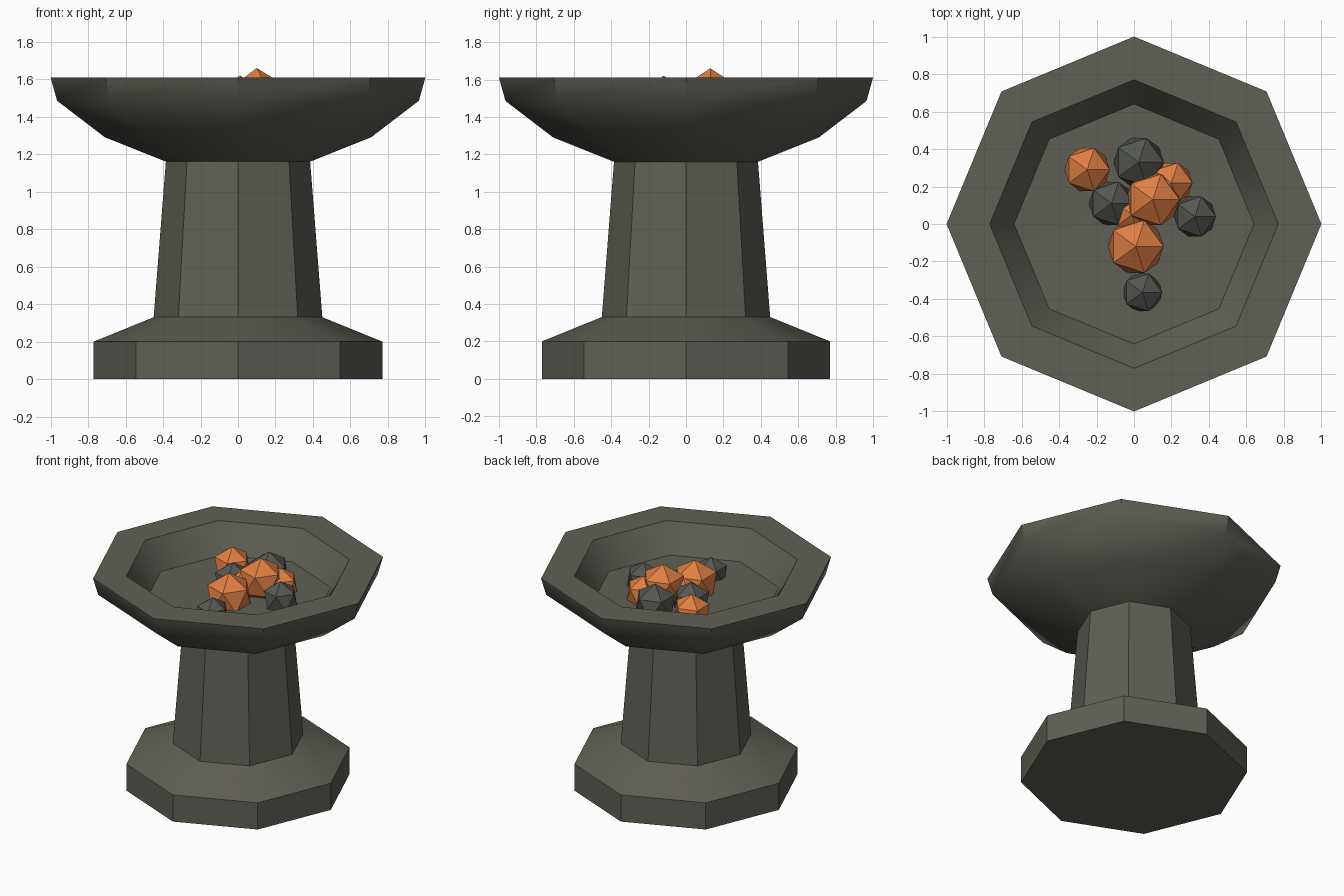
import bpy, bmesh, math

cube = bpy.data.objects.get("Cube")
if cube:
    bpy.data.objects.remove(cube, do_unlink=True)


def material(name, rgb):
    mat = bpy.data.materials.new(name)
    mat.use_nodes = True
    mat.diffuse_color = (*rgb, 1)
    bsdf = next(n for n in mat.node_tree.nodes if n.type == 'BSDF_PRINCIPLED')
    bsdf.inputs["Base Color"].default_value = (*rgb, 1)
    return mat


stone = material("grey stone", (0.117, 0.114, 0.092))
ember = material("orange ember", (0.74, 0.21, 0.055))
coal = material("dark coal", (0.09, 0.094, 0.084))


def add_object(name, bm, mat):
    mesh = bpy.data.meshes.new(name)
    bm.to_mesh(mesh)
    bm.free()
    mesh.materials.append(mat)
    obj = bpy.data.objects.new(name, mesh)
    bpy.context.collection.objects.link(obj)
    return obj


def lathe(name, profile, mat, sides=8):
    """Revolve (radius, height) points; a zero radius closes an end."""
    bm = bmesh.new()
    verts = [bm.verts.new((r, 0, z)) for r, z in profile]
    edges = [bm.edges.new(pair) for pair in zip(verts, verts[1:])]
    bmesh.ops.spin(bm, geom=verts + edges, cent=(0, 0, 0), axis=(0, 0, 1),
                   angle=math.tau, steps=sides)
    bmesh.ops.remove_doubles(bm, verts=bm.verts, dist=0.0005)
    bmesh.ops.recalc_face_normals(bm, faces=bm.faces)
    return add_object(name, bm, mat)


# Octagonal pedestal and bowl in one closed profile
brazier = lathe("stone_brazier", [
    (0, 0), (0.77, 0), (0.77, 0.2),                # foot
    (0.45, 0.33), (0.385, 1.16),                   # stem
    (0.71, 1.29), (0.965, 1.485), (1, 1.61),       # bowl outside
    (0.77, 1.61), (0.64, 1.41), (0, 1.39),         # rim and bowl inside
], stone)
bpy.ops.object.select_all(action='DESELECT')
brazier.select_set(True)
bpy.context.view_layer.objects.active = brazier
bpy.ops.object.shade_smooth_by_angle(angle=math.radians(40))


# Faceted lumps heaped in the bowl: x, y, z, radius
def lumps(name, places, mat):
    for i, (x, y, z, r) in enumerate(places, 1):
        bm = bmesh.new()
        bmesh.ops.create_icosphere(bm, subdivisions=1, radius=r)
        add_object(f"{name}_{i}", bm, mat).location = (x, y, z)


lumps("ember_lump", [
    (-0.25, 0.29, 1.455, 0.135), (0.1, 0.13, 1.5, 0.16),
    (0.01, -0.12, 1.455, 0.165), (0.2, 0.22, 1.455, 0.125),
    (-0.01, 0.05, 1.45, 0.11),
], ember)
lumps("coal_lump", [
    (0.025, 0.33, 1.46, 0.15), (0.325, 0.04, 1.455, 0.125),
    (0.045, -0.365, 1.42, 0.118), (-0.12, 0.11, 1.44, 0.135),
], coal)
